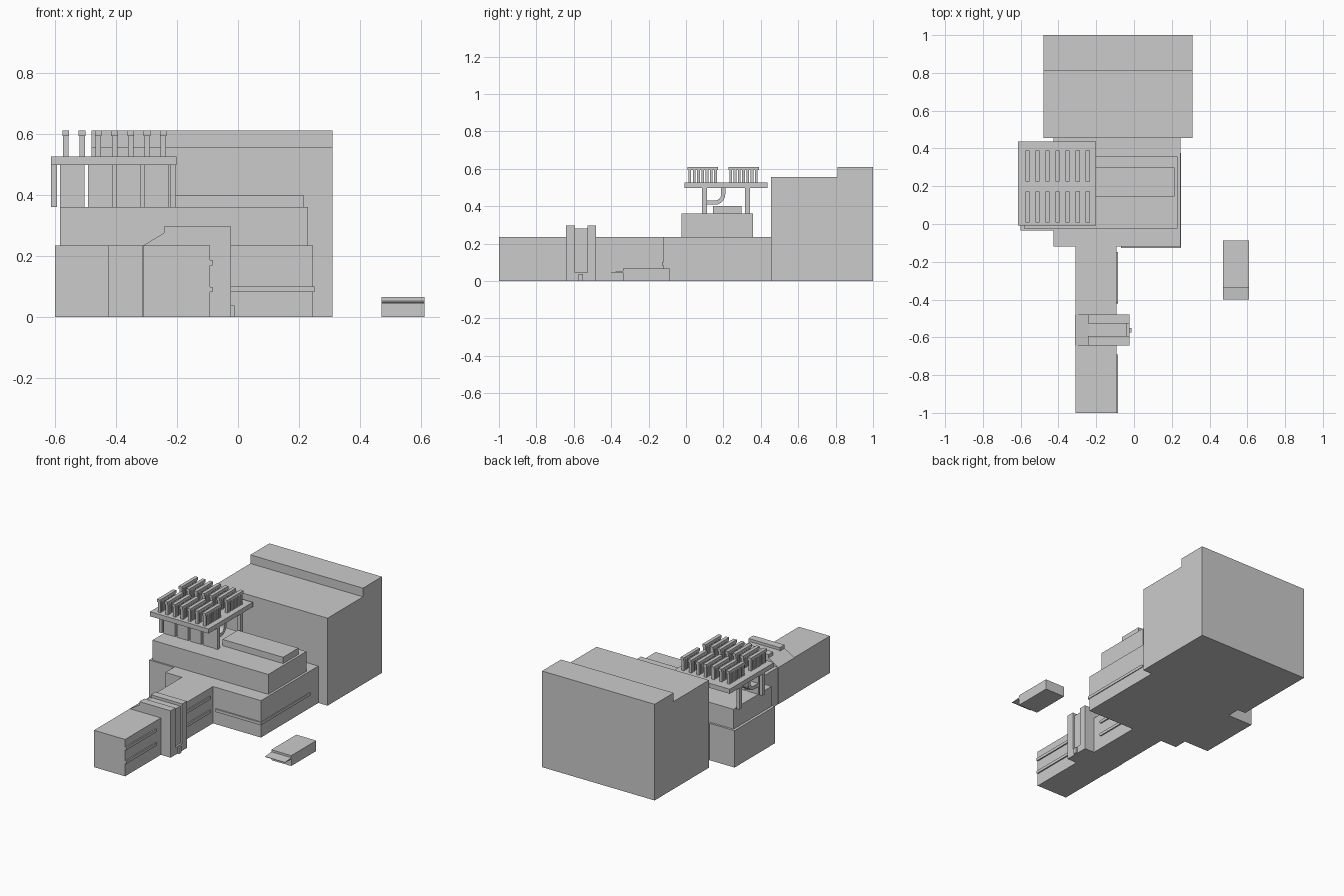
import bpy, bmesh, math
from mathutils import Vector

if "Cube" in bpy.data.objects:
    bpy.data.objects.remove(bpy.data.objects["Cube"])


def add_box(bm, x0, x1, y0, y1, z0, z1):
    v = [bm.verts.new((x, y, z)) for x in (x0, x1) for y in (y0, y1) for z in (z0, z1)]
    for f in ((0, 1, 3, 2), (4, 6, 7, 5), (0, 4, 5, 1), (2, 3, 7, 6), (0, 2, 6, 4), (1, 5, 7, 3)):
        bm.faces.new([v[i] for i in f])


def finish(bm, name):
    bmesh.ops.recalc_face_normals(bm, faces=bm.faces)
    me = bpy.data.meshes.new(name)
    bm.to_mesh(me)
    bm.free()
    ob = bpy.data.objects.new(name, me)
    bpy.context.collection.objects.link(ob)
    return ob


def boxes(name, *specs):
    bm = bmesh.new()
    for s in specs:
        add_box(bm, *s)
    return finish(bm, name)


def prism(name, pts, axis, a, b):
    """Extrude a 2D profile along an axis; pts are (y,z), (x,z) or (x,y)."""
    place = {'x': lambda p, t: (t, p[0], p[1]),
             'y': lambda p, t: (p[0], t, p[1]),
             'z': lambda p, t: (p[0], p[1], t)}[axis]
    bm = bmesh.new()
    face = bm.faces.new([bm.verts.new(place(p, a)) for p in pts])
    new = bmesh.ops.extrude_face_region(bm, geom=[face])['geom']
    shift = Vector(place((0, 0), b - a))
    bmesh.ops.translate(bm, vec=shift, verts=[e for e in new if isinstance(e, bmesh.types.BMVert)])
    return finish(bm, name)


def pill(u0, u1, z, r=0.009, round_start=True):
    """Rail outline with rounded ends."""
    arc = [math.radians(-90 + 30 * i) for i in range(7)]
    pts = [(u1 - r + r * math.cos(t), z + r * math.sin(t)) for t in arc]
    if round_start:
        pts += [(u0 + r - r * math.cos(t), z - r * math.sin(t)) for t in arc]
    else:
        pts += [(u0, z + r), (u0, z - r)]
    return pts


# Rear hall with raised strip
prism("rear_hall", [(0.455, 0), (1, 0), (1, 0.61), (0.81, 0.61), (0.81, 0.555), (0.455, 0.555)],
      'x', -0.48, 0.31)

# Main body with side extension and front tunnel as one T-shaped plan
prism("main_body", [(-0.31, -1), (-0.092, -1), (-0.092, -0.12), (0.245, -0.12), (0.245, 0.455),
                    (-0.425, 0.455), (-0.425, 0.37), (-0.60, 0.37), (-0.60, -0.035),
                    (-0.425, -0.035), (-0.425, -0.12), (-0.31, -0.12)], 'z', 0, 0.234)

# Stepped upper tiers
boxes("middle_tier", (-0.583, 0.23, -0.025, 0.357, 0.234, 0.36))
boxes("top_tier", (-0.21, 0.215, 0.145, 0.298, 0.36, 0.40))

# Side rails on the tunnel and body
for i, z in enumerate((0.09, 0.177)):
    prism(f"tunnel_rail_front_{i}", pill(-1, -0.69, z, round_start=False), 'x', -0.095, -0.084)
    prism(f"tunnel_rail_rear_{i}", pill(-0.42, -0.148, z), 'x', -0.095, -0.084)
prism("body_side_rail", pill(-0.127, 0.375, 0.091, round_start=False), 'x', 0.243, 0.25)
boxes("body_front_rail", (-0.07, 0.25, -0.128, -0.118, 0.082, 0.10))

# Collar around the tunnel: two ribs, a recessed core and a sill
rib = [(-0.312, 0), (-0.023, 0), (-0.023, 0.297), (-0.243, 0.297), (-0.243, 0.275), (-0.312, 0.233)]
core = [(-0.312, 0), (-0.036, 0), (-0.036, 0.28), (-0.235, 0.28), (-0.243, 0.275), (-0.312, 0.233)]
prism("collar_front_rib", rib, 'y', -0.642, -0.593)
prism("collar_rear_rib", rib, 'y', -0.527, -0.48)
prism("collar_core", core, 'y', -0.593, -0.527)
boxes("collar_sill", (-0.036, -0.023, -0.593, -0.527, 0, 0.045))
boxes("collar_latch", (-0.023, -0.012, -0.575, -0.55, 0, 0.037))

# Raised deck and its supports
boxes("deck", (-0.613, -0.202, -0.007, 0.437, 0.497, 0.526))
posts = [(x, x + 0.02, y, y + 0.026, 0.36, 0.497) for x in (-0.613, -0.223) for y in (0.085, 0.315)]
boxes("deck_posts", *posts)
panel_x = [-0.583 + 0.0917 * i for i in range(4)]
boxes("deck_panels", *[(x, x + 0.08, 0.088, 0.108, 0.36, 0.497) for x in panel_x])

# Curved ducts rising behind the panels
arc = [math.radians(-90 + 15 * i) for i in range(7)]
duct = [(0.10, 0.408)] + [(0.155 + 0.055 * math.cos(t), 0.463 + 0.055 * math.sin(t)) for t in arc]
duct += [(0.21, 0.50), (0.188, 0.50)]
duct += [(0.155 + 0.033 * math.cos(t), 0.463 + 0.033 * math.sin(t)) for t in reversed(arc)]
duct += [(0.10, 0.43)]
for i, x in enumerate(panel_x):
    ob = prism(f"duct_{i}", duct, 'x', x, x + 0.08)

# Two rows of capped comb fins on the deck
for r, y in enumerate((0.008, 0.226)):
    for i in range(7):
        x = -0.564 + 0.0532 * i
        parts = [(x - 0.011, x + 0.011, y, y + 0.163, 0.592, 0.61)]
        parts += [(x - 0.009, x + 0.009, y + 0.006 + 0.0228 * k, y + 0.02 + 0.0228 * k, 0.524, 0.594)
                  for k in range(7)]
        boxes(f"fin_{r}_{i}", *parts)

# Small detached cabinet with a front lip
prism("cabinet", [(-0.337, 0), (-0.087, 0), (-0.087, 0.066), (-0.337, 0.066)], 'x', 0.47, 0.61)
prism("cabinet_lip", [(-0.40, 0.044), (-0.335, 0.044), (-0.335, 0.053), (-0.40, 0.047)], 'x', 0.47, 0.61)
